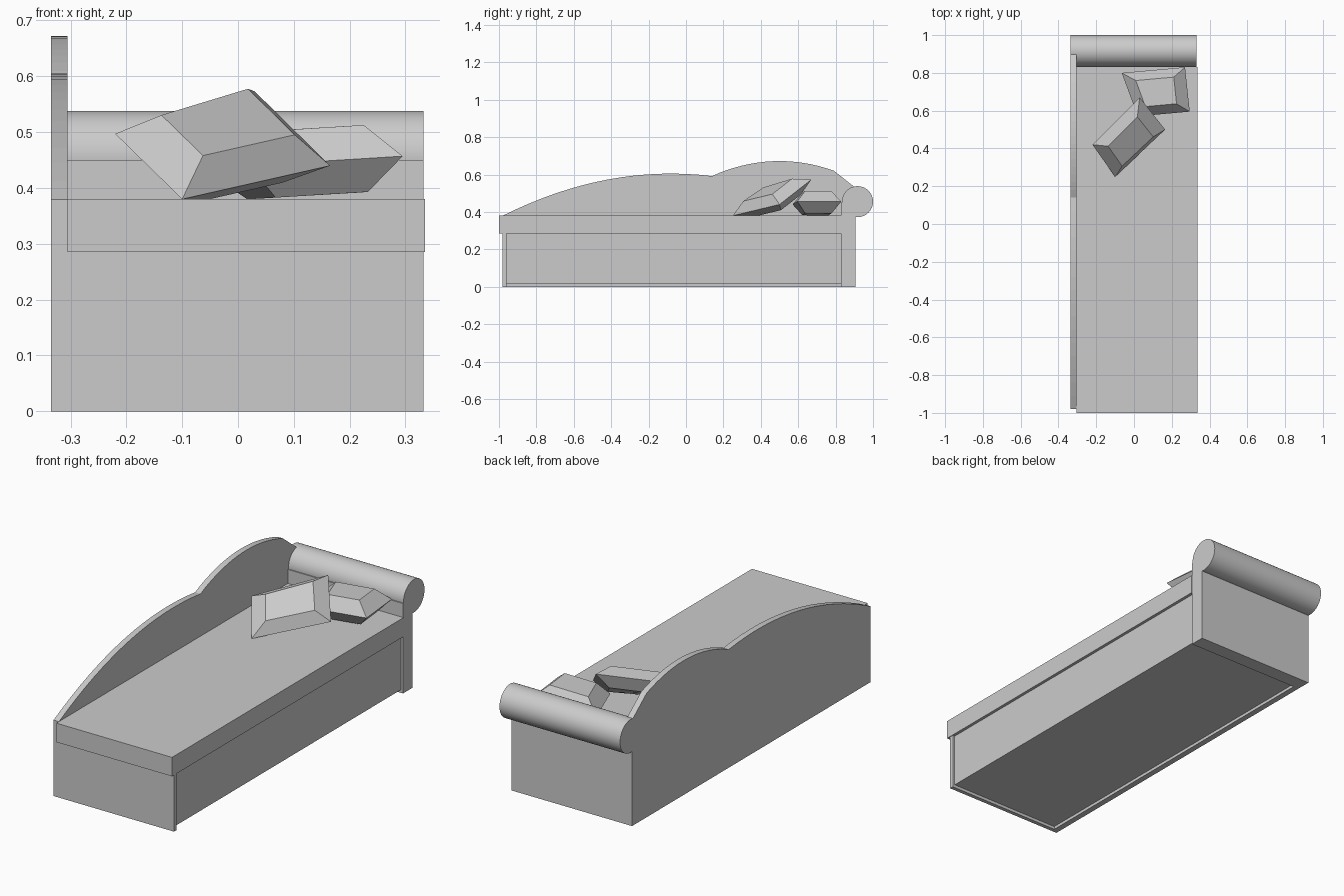
import bpy
import bmesh
import math
from mathutils import Vector

old = bpy.data.objects.get("Cube")
if old:
    bpy.data.objects.remove(old, do_unlink=True)

# One plain grey for the whole daybed
grey = bpy.data.materials.new("plain_grey")
grey.use_nodes = True
colour = (0.6, 0.6, 0.6, 1)
grey.diffuse_color = colour
grey.node_tree.nodes["Principled BSDF"].inputs["Base Color"].default_value = colour


def finish(name, bm):
    bmesh.ops.recalc_face_normals(bm, faces=bm.faces)
    mesh = bpy.data.meshes.new(name)
    bm.to_mesh(mesh)
    bm.free()
    mesh.materials.append(grey)
    obj = bpy.data.objects.new(name, mesh)
    bpy.context.collection.objects.link(obj)
    return obj


def box(name, low, high):
    low, high = Vector(low), Vector(high)
    bm = bmesh.new()
    bmesh.ops.create_cube(bm, size=1)
    for v in bm.verts:
        v.co = (low + high) / 2 + v.co * (high - low)
    return finish(name, bm)


def extrude_x(name, profile, x0, x1):
    bm = bmesh.new()
    face = bm.faces.new([bm.verts.new((x0, y, z)) for y, z in profile])
    new = bmesh.ops.extrude_face_region(bm, geom=[face])["geom"]
    moved = [g for g in new if isinstance(g, bmesh.types.BMVert)]
    bmesh.ops.translate(bm, verts=moved, vec=(x1 - x0, 0, 0))
    return finish(name, bm)


def pillow(name, corners, inset, thickness):
    """Pointed corners, with a smaller raised quad on each side."""
    corners = [Vector(c) for c in corners]
    centre = sum(corners, Vector()) / 4
    normal = (corners[2] - corners[0]).cross(corners[3] - corners[1]).normalized()
    bm = bmesh.new()
    rim = [bm.verts.new(c) for c in corners]
    for side in (1, -1):
        quad = [bm.verts.new(centre + (c - centre) * inset + normal * side * thickness)
                for c in corners]
        bm.faces.new(quad)
        for i in range(4):
            j = (i + 1) % 4
            bm.faces.new((rim[i], rim[j], quad[j], quad[i]))
    return finish(name, bm)


# Base: foot board, head board, drawer body and mattress
box("foot_board", (-0.305, -0.98, 0), (0.332, -0.96, 0.285))
box("head_board", (-0.305, 0.83, 0), (0.332, 0.905, 0.45))
box("drawer_body", (-0.305, -0.96, 0.015), (0.32, 0.83, 0.285))
box("mattress", (-0.305, -1, 0.285), (0.335, 0.83, 0.38))

# Back panel with a long low arch and a short high arch
steps = 16
profile = [(0.905, 0), (-0.98, 0)]
for i in range(steps + 1):
    y = -0.98 + 1.12 * i / steps
    profile.append((y, 0.605 - 0.278 * (y + 0.08) ** 2))
for i in range(1, steps + 1):
    y = 0.14 + 0.65 * i / steps
    profile.append((y, 0.672 - 0.61 * (y - 0.5) ** 2))
profile.append((0.905, 0.53))
extrude_x("back_panel", profile, -0.335, -0.305)

# Round bolster on top of the head board
circle = [(0.917 + 0.083 * math.cos(a), 0.455 + 0.083 * math.sin(a))
          for a in (math.tau * k / 32 for k in range(32))]
bolster = extrude_x("bolster", circle, -0.335, 0.332)
bpy.ops.object.select_all(action="DESELECT")
bolster.select_set(True)
bpy.context.view_layer.objects.active = bolster
bpy.ops.object.shade_smooth_by_angle(angle=math.radians(30))

# Two loose pillows
pillow("front_pillow", [(-0.22, 0.42, 0.497), (0.03, 0.67, 0.573),
                        (0.165, 0.5, 0.44), (-0.1, 0.25, 0.38)], 0.62, 0.05)
pillow("rear_pillow", [(-0.065, 0.8, 0.435), (0.27, 0.83, 0.455),
                       (0.295, 0.595, 0.457), (0.02, 0.57, 0.44)], 0.6, 0.06)
